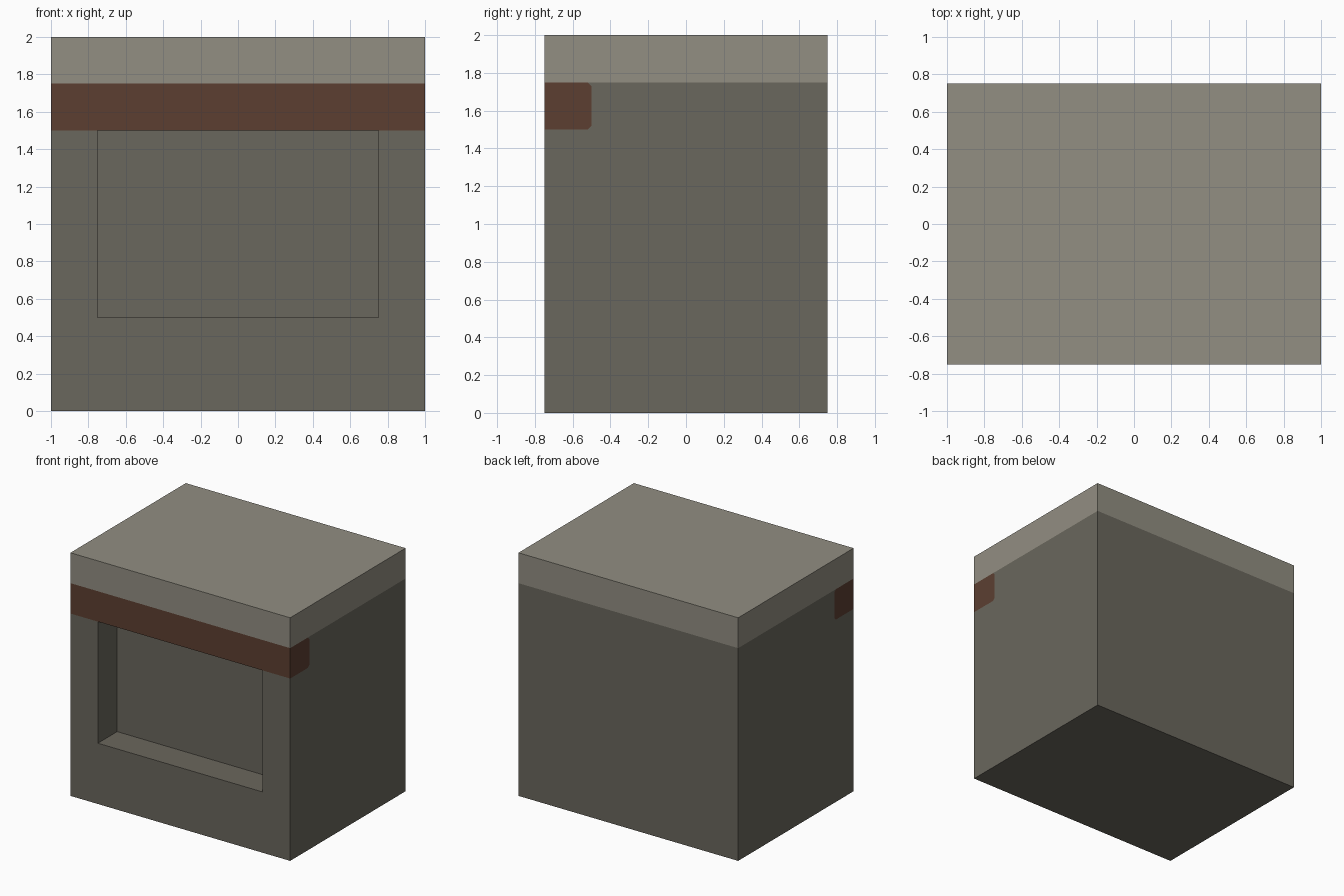
import bpy
import bmesh

cube = bpy.data.objects.get("Cube")
if cube:
    bpy.data.objects.remove(cube, do_unlink=True)


def srgb(r, g, b):
    def lin(c):
        c /= 255
        return c / 12.92 if c <= 0.04045 else ((c + 0.055) / 1.055) ** 2.4
    return (lin(r), lin(g), lin(b), 1.0)


def make_material(name, color):
    mat = bpy.data.materials.new(name)
    mat.diffuse_color = color
    mat.use_nodes = True
    bsdf = next(n for n in mat.node_tree.nodes if n.type == "BSDF_PRINCIPLED")
    bsdf.inputs["Base Color"].default_value = color
    bsdf.inputs["Roughness"].default_value = 0.9
    return mat


def extrude_x(name, profile, half_width, mat=None):
    """Extrude a (y, z) profile symmetrically along x."""
    bm = bmesh.new()
    face = bm.faces.new([bm.verts.new((-half_width, y, z)) for y, z in profile])
    ext = bmesh.ops.extrude_face_region(bm, geom=[face])
    verts = [v for v in ext["geom"] if isinstance(v, bmesh.types.BMVert)]
    bmesh.ops.translate(bm, verts=verts, vec=(2 * half_width, 0, 0))
    bmesh.ops.recalc_face_normals(bm, faces=bm.faces)
    mesh = bpy.data.meshes.new(name)
    bm.to_mesh(mesh)
    bm.free()
    obj = bpy.data.objects.new(name, mesh)
    bpy.context.collection.objects.link(obj)
    if mat:
        mesh.materials.append(mat)
    return obj


def rect(y0, y1, z0, z1):
    return [(y0, z0), (y1, z0), (y1, z1), (y0, z1)]


dark_stone = make_material("dark stone", srgb(106, 103, 93))
light_stone = make_material("light stone", srgb(146, 142, 130))
brown_wood = make_material("brown wood", srgb(92, 63, 49))

FRONT, BACK = -0.75, 0.75
INNER = -0.5                  # back of the recess and of the beam
BEAM_LOW, BEAM_TOP = 1.5, 1.75
C = 0.02                      # chamfer on the beam's rear edges

beam_back = [(INNER - C, BEAM_LOW), (INNER, BEAM_LOW + C),
             (INNER, BEAM_TOP - C), (INNER - C, BEAM_TOP)]

# Stone body, notched at the front to receive the beam
body = extrude_x("fireplace_body",
                 [(FRONT, 0), (BACK, 0), (BACK, BEAM_TOP)]
                 + beam_back[::-1] + [(FRONT, BEAM_LOW)], 1.0, dark_stone)

# Shallow rectangular opening cut into the front
cutter = extrude_x("opening_cutter", rect(-1.0, INNER, 0.5, BEAM_LOW), 0.75, dark_stone)
cutter.hide_render = True
cutter.hide_viewport = True
cut = body.modifiers.new("opening", "BOOLEAN")
cut.operation = "DIFFERENCE"
cut.solver = "EXACT"
cut.object = cutter

# Wooden beam across the front
extrude_x("mantel_beam", [(FRONT, BEAM_LOW)] + beam_back + [(FRONT, BEAM_TOP)], 1.0, brown_wood)

# Pale slab on top
extrude_x("top_slab", rect(FRONT, BACK, BEAM_TOP, 2.0), 1.0, light_stone)
